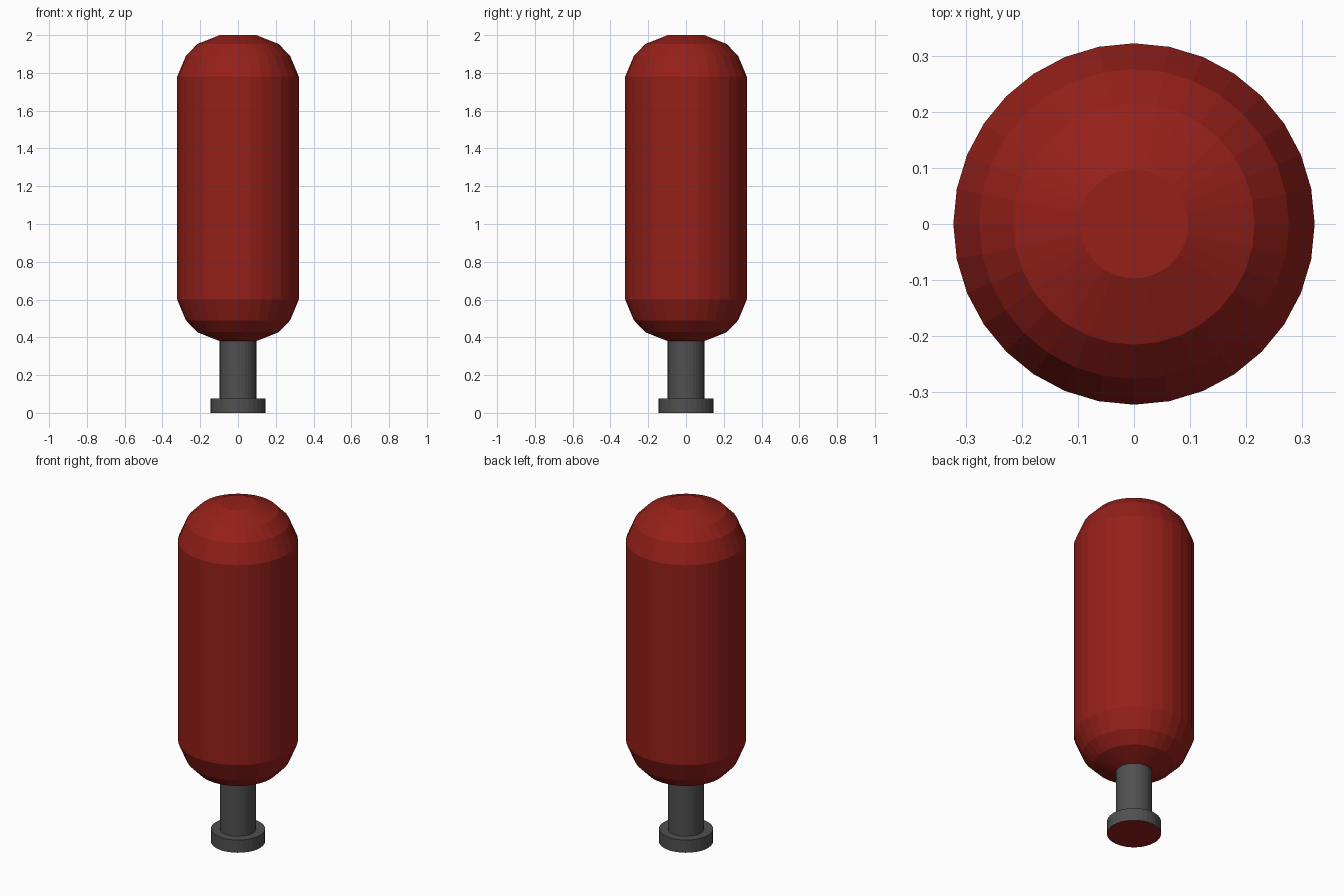
import bpy, bmesh
from math import sin, cos, tau

if "Cube" in bpy.data.objects:
    bpy.data.objects.remove(bpy.data.objects["Cube"])

SIDES = 32


def material(name, rgb):
    m = bpy.data.materials.new(name)
    m.diffuse_color = (*rgb, 1)
    m.use_nodes = True
    m.node_tree.nodes["Principled BSDF"].inputs["Base Color"].default_value = m.diffuse_color
    return m


red = material("red", (0.30, 0.014, 0.010))
grey = material("dark_grey", (0.08, 0.08, 0.08))


def lathe(name, profile, mats):
    """Revolve (radius, z) points, listed bottom to top, into a closed flat-shaded solid."""
    bm = bmesh.new()
    rings = [[bm.verts.new((r * sin(tau * i / SIDES), -r * cos(tau * i / SIDES), z))
              for i in range(SIDES)] for r, z in profile]
    for a, b in zip(rings, rings[1:]):
        for i in range(SIDES):
            j = (i + 1) % SIDES
            bm.faces.new((a[i], a[j], b[j], b[i]))
    bottom = bm.faces.new(rings[0][::-1])
    bottom.material_index = len(mats) - 1
    bm.faces.new(rings[-1])
    me = bpy.data.meshes.new(name)
    bm.to_mesh(me)
    bm.free()
    for m in mats:
        me.materials.append(m)
    ob = bpy.data.objects.new(name, me)
    bpy.context.collection.objects.link(ob)
    return ob


# Rounded body: the same stepped shoulder at both ends
shoulder = [(0.097, 0.0), (0.215, 0.047), (0.276, 0.11), (0.322, 0.22)]
body = [(r, 0.38 + h) for r, h in shoulder] + [(r, 2.0 - h) for r, h in reversed(shoulder)]
lathe("body", body, [red])

# Stem with its foot flange; the underside is red
lathe("stem", [(0.145, 0.0), (0.145, 0.075), (0.097, 0.075), (0.097, 0.38)], [grey, red])
